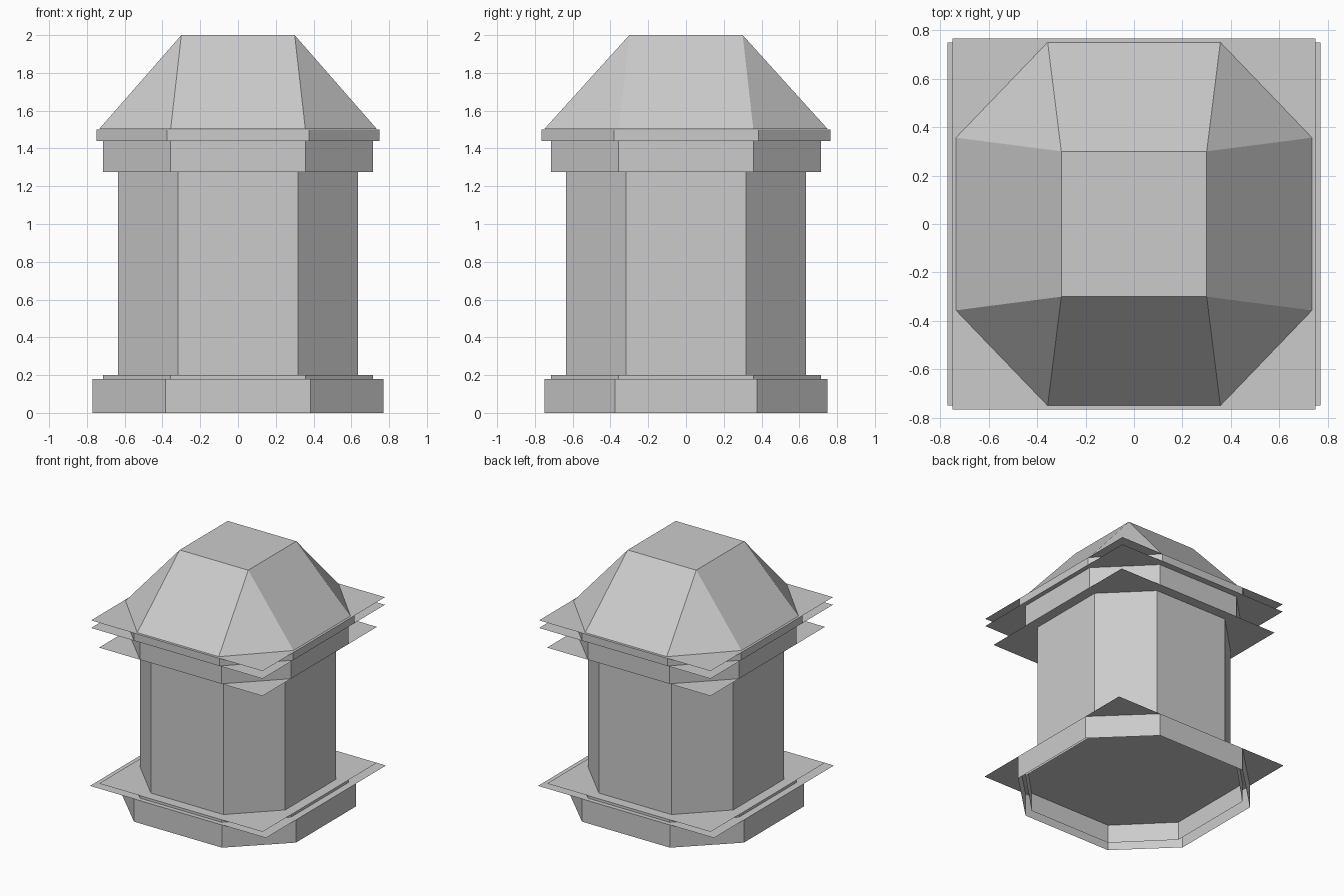
import bpy
import bmesh

cube = bpy.data.objects.get("Cube")
if cube:
    bpy.data.objects.remove(cube, do_unlink=True)

stone = bpy.data.materials.new("grey_stone")
stone.use_nodes = True
GREY = (0.6, 0.6, 0.6, 1)
stone.diffuse_color = GREY
stone.node_tree.nodes["Principled BSDF"].inputs["Base Color"].default_value = GREY


def octagon(hx, hy):
    """Corners of an eight-sided outline whose main sides span half its width."""
    fx, fy = hx / 2, hy / 2
    return [(fx, -hy), (hx, -fy), (hx, fy), (fx, hy),
            (-fx, hy), (-hx, fy), (-hx, -fy), (-fx, -hy)]


def ring(bm, outline, z):
    return [bm.verts.new((x, y, z)) for x, y in outline]


def finish(bm, name):
    mesh = bpy.data.meshes.new(name)
    bm.to_mesh(mesh)
    bm.free()
    mesh.materials.append(stone)
    bpy.context.collection.objects.link(bpy.data.objects.new(name, mesh))


def tier(name, hx, hy, z0, z1, plates=()):
    """Open eight-sided wall with thin square sheets at the given heights."""
    bm = bmesh.new()
    low, high = (ring(bm, octagon(hx, hy), z) for z in (z0, z1))
    for i in range(8):
        j = (i + 1) % 8
        bm.faces.new((low[i], low[j], high[j], high[i]))
    for z in plates:
        sheet = bm.faces.new(ring(bm, [(-hx, -hy), (hx, -hy), (hx, hy), (-hx, hy)], z))
        if z == z0:
            sheet.normal_flip()
    finish(bm, name)


# Stacked tiers, from the ground up
tier("base", 0.77, 0.75, 0, 0.18, [0.18])
tier("lower_collar", 0.715, 0.715, 0.035, 0.2, [0.2])
tier("shaft", 0.635, 0.635, 0.2, 1.275)
tier("upper_collar", 0.715, 0.715, 1.275, 1.44, [1.275])
tier("cornice", 0.75, 0.765, 1.44, 1.5, [1.44, 1.5])

# Roof: eight-sided eaves rising to a square top, triangles at the corners
bm = bmesh.new()
eaves = ring(bm, octagon(0.735, 0.75), 1.503)
for v in eaves:
    if abs(v.co.x) < 0.5:
        v.co.x *= 0.97
    else:
        v.co.y *= 0.95
top = ring(bm, [(0.3, -0.3), (0.3, 0.3), (-0.3, 0.3), (-0.3, -0.3)], 2)
for k in range(4):
    a, b, c = (eaves[(2 * k + n) % 8] for n in range(3))
    bm.faces.new((a, b, top[k]))
    bm.faces.new((b, c, top[(k + 1) % 4], top[k]))
bm.faces.new(top)
finish(bm, "roof")
